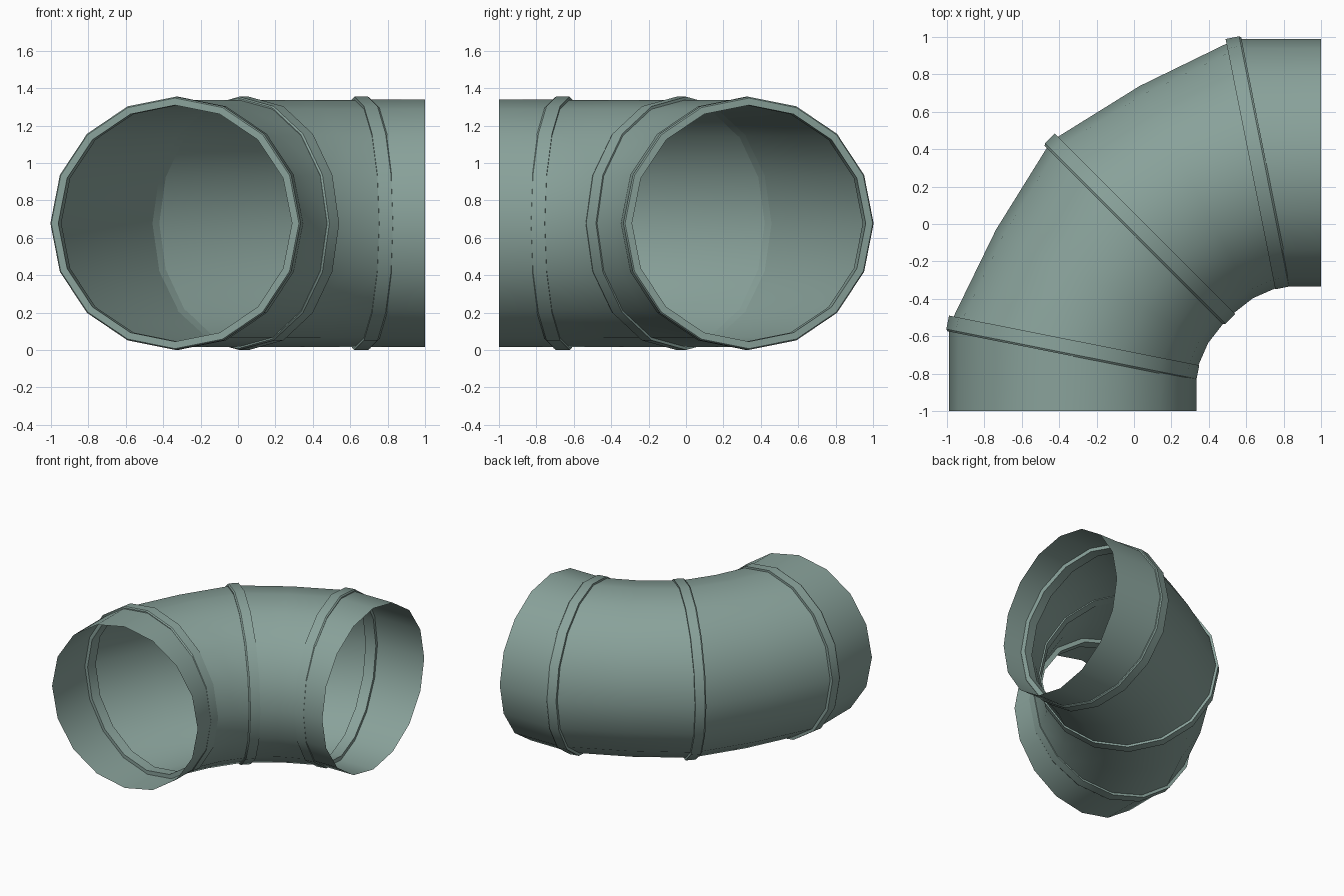
import bpy, bmesh
from math import sin, cos, tan, pi, radians
from mathutils import Vector

SIDES = 16
AXIS = Vector((0.91, -0.91, 0.677))   # centre that the elbow bends about
PIPE_R = 0.662
PIPE_X = -0.328

old = bpy.data.objects.get("Cube")
if old:
    bpy.data.objects.remove(old, do_unlink=True)

mat = bpy.data.materials.new("sage green metal")
mat.use_nodes = True
colour = (0.25, 0.36, 0.325, 1)
mat.diffuse_color = colour
mat.node_tree.nodes["Principled BSDF"].inputs["Base Color"].default_value = colour


def ring(angle, centre, wide, tall, shift=0.0):
    """Elliptical cross-section in the plane at this bend angle."""
    a = radians(angle)
    out = Vector((-cos(a), sin(a), 0))
    along = Vector((sin(a), cos(a), 0))
    pts = []
    for i in range(SIDES):
        t = 2 * pi * i / SIDES
        pts.append(AXIS + out * (centre + wide * cos(t)) + along * shift
                   + Vector((0, 0, tall * sin(t))))
    return pts


def mirrored(pts):
    """Swap the inlet half for the outlet half."""
    return [Vector((-p.y, -p.x, p.z)) for p in pts]


def loft(name, rings, closed=False):
    bm = bmesh.new()
    loops = [[bm.verts.new(p) for p in r] for r in rings]
    pairs = list(zip(loops, loops[1:]))
    if closed:
        pairs.append((loops[-1], loops[0]))
    for a, b in pairs:
        for i in range(SIDES):
            j = (i + 1) % SIDES
            bm.faces.new((a[i], a[j], b[j], b[i]))
    bmesh.ops.recalc_face_normals(bm, faces=bm.faces)
    mesh = bpy.data.meshes.new(name)
    bm.to_mesh(mesh)
    bm.free()
    obj = bpy.data.objects.new(name, mesh)
    bpy.context.collection.objects.link(obj)
    mesh.materials.append(mat)
    bpy.ops.object.select_all(action='DESELECT')
    obj.select_set(True)
    bpy.context.view_layer.objects.active = obj
    bpy.ops.object.shade_smooth_by_angle(angle=radians(30))
    return obj


def band(angle, centre, thickness):
    """Raised collar, chamfered on the edge nearest the inlet."""
    profile = [(0.042, 0), (-0.032, 0), (-0.042, 0.007),
               (-0.042, thickness), (0.042, thickness)]
    return [ring(angle, centre, 0.682 - d, 0.677 - d, s) for s, d in profile]


MITRE = 11.25
MITRE_R = (AXIS.x - PIPE_X) / cos(radians(MITRE))

# Straight end pipes, cut square at the mouth and mitred at the elbow
mitre_ring = ring(MITRE, MITRE_R, PIPE_R / cos(radians(MITRE)), PIPE_R)
mouth = [Vector((p.x, -1, p.z)) for p in mitre_ring]
loft("inlet_pipe", [mouth, mitre_ring])
loft("outlet_pipe", [mirrored(mouth), mirrored(mitre_ring)])

# Two bent sections, each with a slight kink half way
half = [ring(MITRE, MITRE_R, 0.668, 0.660),
        ring(28.1, 1.225, 0.643, 0.660),
        ring(45, 1.246, 0.668, 0.660)]
loft("inlet_bend", half)
loft("outlet_bend", [mirrored(r) for r in half])

# Collars over the joints; the outer two have an inner lip
end_band = band(MITRE, MITRE_R, 0.045)
loft("inlet_collar", end_band, closed=True)
loft("outlet_collar", [mirrored(r) for r in end_band], closed=True)
loft("middle_collar", band(45, 1.246, 0.02), closed=True)
